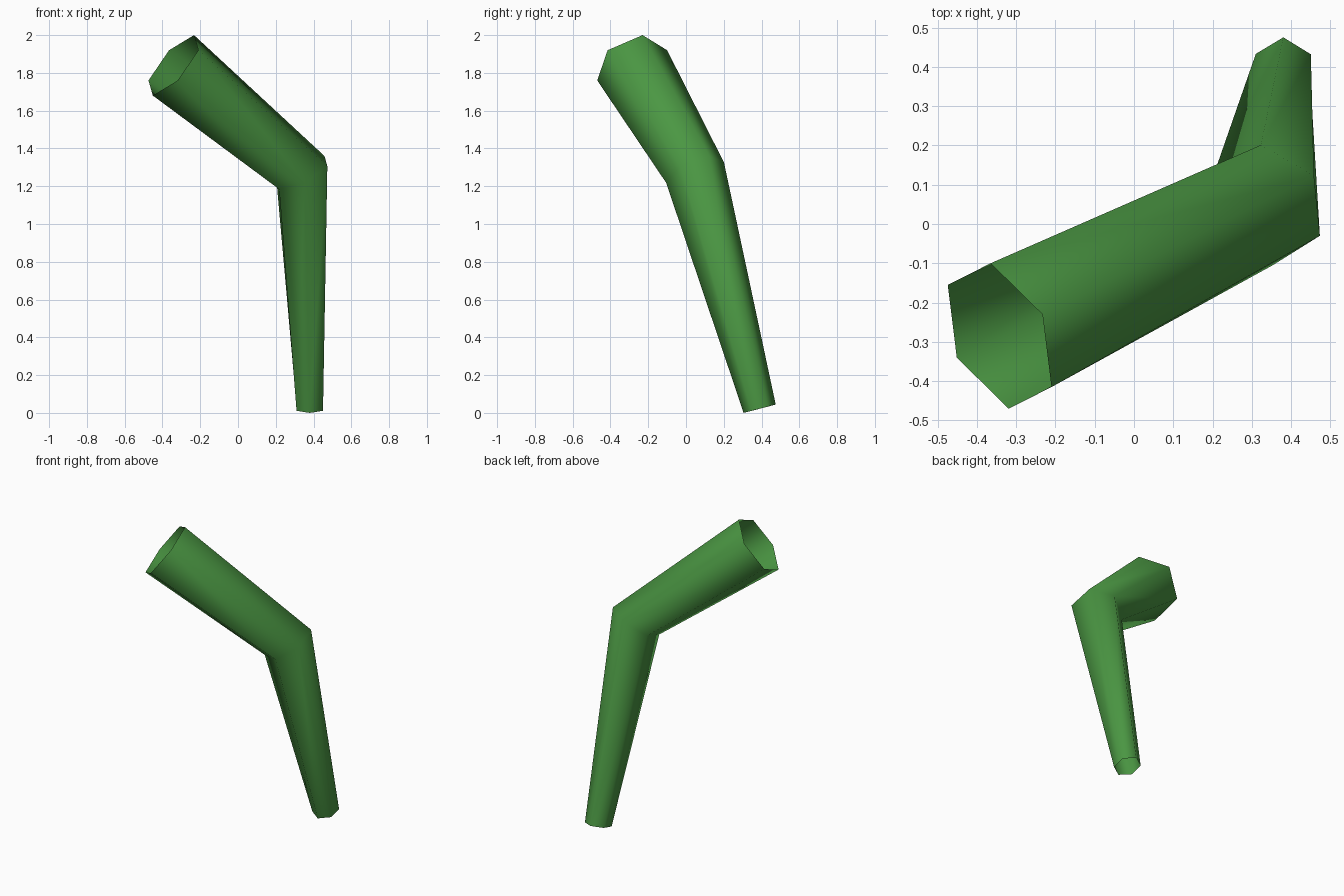
import bpy
import bmesh
from mathutils import Vector

cube = bpy.data.objects.get("Cube")
if cube:
    bpy.data.objects.remove(cube, do_unlink=True)

# One green for the whole limb
green = bpy.data.materials.new("leaf_green")
green.use_nodes = True
colour = (0.07, 0.31, 0.056, 1.0)
green.diffuse_color = colour
green.node_tree.nodes["Principled BSDF"].inputs["Base Color"].default_value = colour


def hex_ring(bm, centre, a, b):
    """Add six vertices around a centre, from two of the hexagon's spokes."""
    c, a, b = Vector(centre), Vector(a), Vector(b)
    return [bm.verts.new(c + s) for s in (a, a + b, b, -a, -a - b, -b)]


def bridge(bm, lower, upper):
    """Join two rings with a band of quads facing outward."""
    for i in range(len(lower)):
        j = (i + 1) % len(lower)
        bm.faces.new((lower[i], lower[j], upper[j], upper[i])).smooth = True


# Bent hexagonal tube, open at both ends: foot, knee and hip rings
bm = bmesh.new()
rings = [
    hex_ring(bm, (0.38, 0.39, 0.022), (0.07, -0.043, -0.011), (0, 0.085, 0.022)),
    hex_ring(bm, (0.338, 0.048, 1.272), (0.135, -0.078, 0.034), (-0.015, 0.153, 0.054)),
    hex_ring(bm, (-0.342, -0.285, 1.84), (0.132, -0.13, 0.08), (-0.023, 0.185, 0.08)),
]
for lower, upper in zip(rings, rings[1:]):
    bridge(bm, lower, upper)

mesh = bpy.data.meshes.new("bent_leg")
bm.to_mesh(mesh)
bm.free()
mesh.materials.append(green)
leg = bpy.data.objects.new("bent_leg", mesh)
bpy.context.collection.objects.link(leg)
